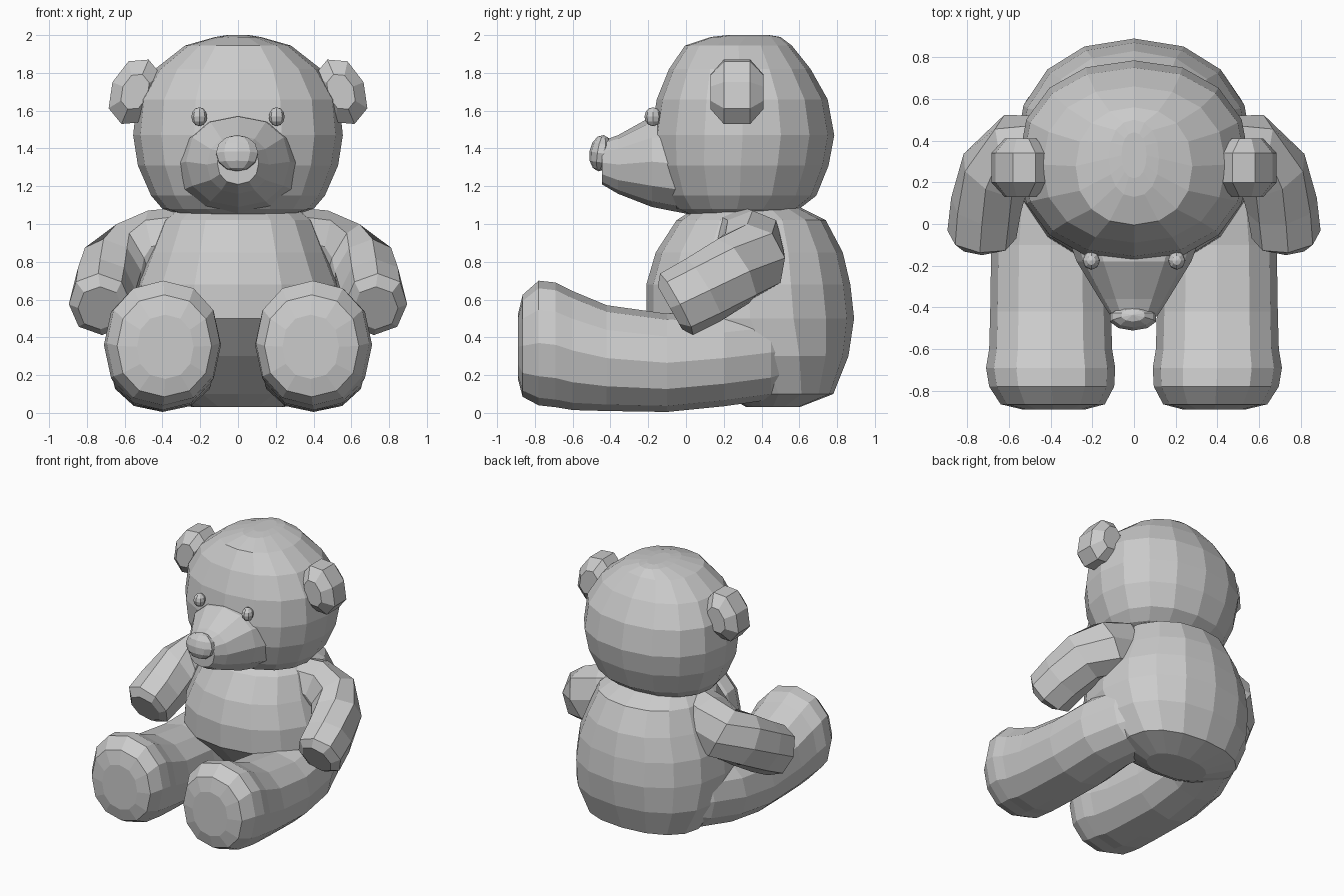
import bpy, bmesh
from math import cos, sin, pi, copysign
from mathutils import Vector, Matrix

if "Cube" in bpy.data.objects:
    bpy.data.objects.remove(bpy.data.objects["Cube"])

X, Y, Z = Vector((1, 0, 0)), Vector((0, 1, 0)), Vector((0, 0, 1))


def finish(name, bm, mirror):
    bmesh.ops.recalc_face_normals(bm, faces=bm.faces)
    me = bpy.data.meshes.new(name)
    bm.to_mesh(me)
    bm.free()
    ob = bpy.data.objects.new(name, me)
    bpy.context.collection.objects.link(ob)
    if mirror:
        ob.modifiers.new("Mirror", 'MIRROR').use_axis[0] = True
    return ob


def loft(name, rings, n, power=2.2, mirror=False):
    """Skin rounded rings given as (centre, u axis, v axis, u radius, v radius)."""
    bm = bmesh.new()
    loops = []
    for c, u, v, ru, rv in rings:
        loop = []
        for i in range(n):
            a = 2 * pi * i / n
            p = copysign(abs(cos(a)) ** (2 / power), cos(a))
            q = copysign(abs(sin(a)) ** (2 / power), sin(a))
            loop.append(bm.verts.new(Vector(c) + u * ru * p + v * rv * q))
        loops.append(loop)
    for a, b in zip(loops, loops[1:]):
        for i in range(n):
            j = (i + 1) % n
            bm.faces.new((a[i], a[j], b[j], b[i]))
    bm.faces.new(loops[0])
    bm.faces.new(loops[-1])
    return finish(name, bm, mirror)


def ellipsoid(name, loc, radii, seg, rings, rot=None, mirror=False):
    bm = bmesh.new()
    m = Matrix.Translation(loc) @ (rot or Matrix()) @ Matrix.Diagonal((*radii, 1))
    bmesh.ops.create_uvsphere(bm, u_segments=seg, v_segments=rings, radius=1, matrix=m)
    return finish(name, bm, mirror)


def upright(profile):
    """Rings stacked along z from (z, front y, back y, half width)."""
    return [((0, (f + b) / 2, z), X, Y, w, (b - f) / 2) for z, f, b, w in profile]


def along_y(profile):
    """Rings along y from (y, x, z, half width, half height)."""
    return [((x, y, z), X, Z, w, h) for y, x, z, w, h in profile]


def weld(base, parts):
    """Union the parts into the base as one skin and drop the loose parts."""
    for p in parts:
        mod = base.modifiers.new("Weld", 'BOOLEAN')
        mod.operation, mod.solver, mod.object = 'UNION', 'EXACT', p
    bpy.context.view_layer.update()
    dg = bpy.context.evaluated_depsgraph_get()
    me = bpy.data.meshes.new_from_object(base.evaluated_get(dg))
    base.modifiers.clear()
    base.data = me
    for p in parts:
        bpy.data.objects.remove(p)


# torso
torso = loft("torso_and_limbs", upright([
    (0.03, 0.32, 0.60, 0.24), (0.10, 0.2, 0.78, 0.45), (0.30, -0.03, 0.86, 0.55),
    (0.50, -0.21, 0.89, 0.57), (0.68, -0.21, 0.87, 0.55), (0.85, -0.16, 0.83, 0.48),
    (1.02, -0.05, 0.74, 0.41), (1.09, 0.06, 0.60, 0.32)]), 16)

# head
head = loft("head", upright([
    (1.045, 0.02, 0.53, 0.28), (1.08, -0.06, 0.60, 0.40), (1.15, -0.12, 0.69, 0.46),
    (1.31, -0.175, 0.755, 0.53), (1.47, -0.185, 0.785, 0.555), (1.66, -0.155, 0.75, 0.535),
    (1.82, -0.09, 0.66, 0.44), (1.945, -0.005, 0.56, 0.28), (1.99, 0.13, 0.50, 0.12),
    (2.0, 0.22, 0.44, 0.06)]), 16)

# muzzle
muzzle = loft("muzzle", along_y([
    (0.05, 0, 1.31, 0.36, 0.265), (-0.18, 0, 1.33, 0.275, 0.24),
    (-0.36, 0, 1.315, 0.165, 0.155), (-0.445, 0, 1.325, 0.11, 0.115)]), 12)

# nose and eyes
ellipsoid("nose", (-0.005, -0.45, 1.375), (0.117, 0.062, 0.097), 10, 6,
          Matrix.Rotation(-0.15, 4, 'X'))
ellipsoid("eyes", (0.205, -0.175, 1.568), (0.042, 0.045, 0.05), 8, 6, mirror=True)

# ears: thick tilted discs
tilt = Matrix.Rotation(-0.4, 3, 'Y')
ears = loft("ears", [((0.545, y, 1.70), tilt @ X, tilt @ Z, w, h) for y, w, h in [
    (0.13, 0.07, 0.10), (0.20, 0.13, 0.185), (0.34, 0.13, 0.185), (0.41, 0.07, 0.10)]],
    8, mirror=True)

# legs with slightly domed soles
legs = loft("legs", along_y([
    (-0.89, 0.385, 0.35, 0.15, 0.17), (-0.865, 0.39, 0.355, 0.25, 0.27),
    (-0.78, 0.395, 0.37, 0.30, 0.33), (-0.69, 0.40, 0.36, 0.31, 0.33),
    (-0.60, 0.40, 0.33, 0.295, 0.315),
    (-0.42, 0.40, 0.29, 0.29, 0.28), (-0.10, 0.40, 0.265, 0.285, 0.26),
    (0.20, 0.385, 0.29, 0.27, 0.255), (0.45, 0.31, 0.32, 0.25, 0.25),
    (0.66, 0.23, 0.33, 0.14, 0.14)]), 12, mirror=True)

# arms, swept along a bent path
path = [(0.27, 0.29, 0.91, 0.18), (0.42, 0.34, 0.88, 0.20), (0.56, 0.355, 0.82, 0.20),
        (0.665, 0.25, 0.75, 0.195), (0.71, 0.09, 0.65, 0.19), (0.73, -0.05, 0.575, 0.185),
        (0.73, -0.085, 0.555, 0.13)]
rings = []
for i, (x, y, z, r) in enumerate(path):
    a, b = path[max(i - 1, 0)], path[min(i + 1, len(path) - 1)]
    d = (Vector(b[:3]) - Vector(a[:3])).normalized()
    u = d.cross(Z).normalized()
    rings.append(((x, y, z), u, u.cross(d), r * 0.9, r))
arms = loft("arms", rings, 8, mirror=True)

# join limbs to the torso, muzzle and ears to the head
weld(torso, [legs, arms])
weld(head, [muzzle, ears])
